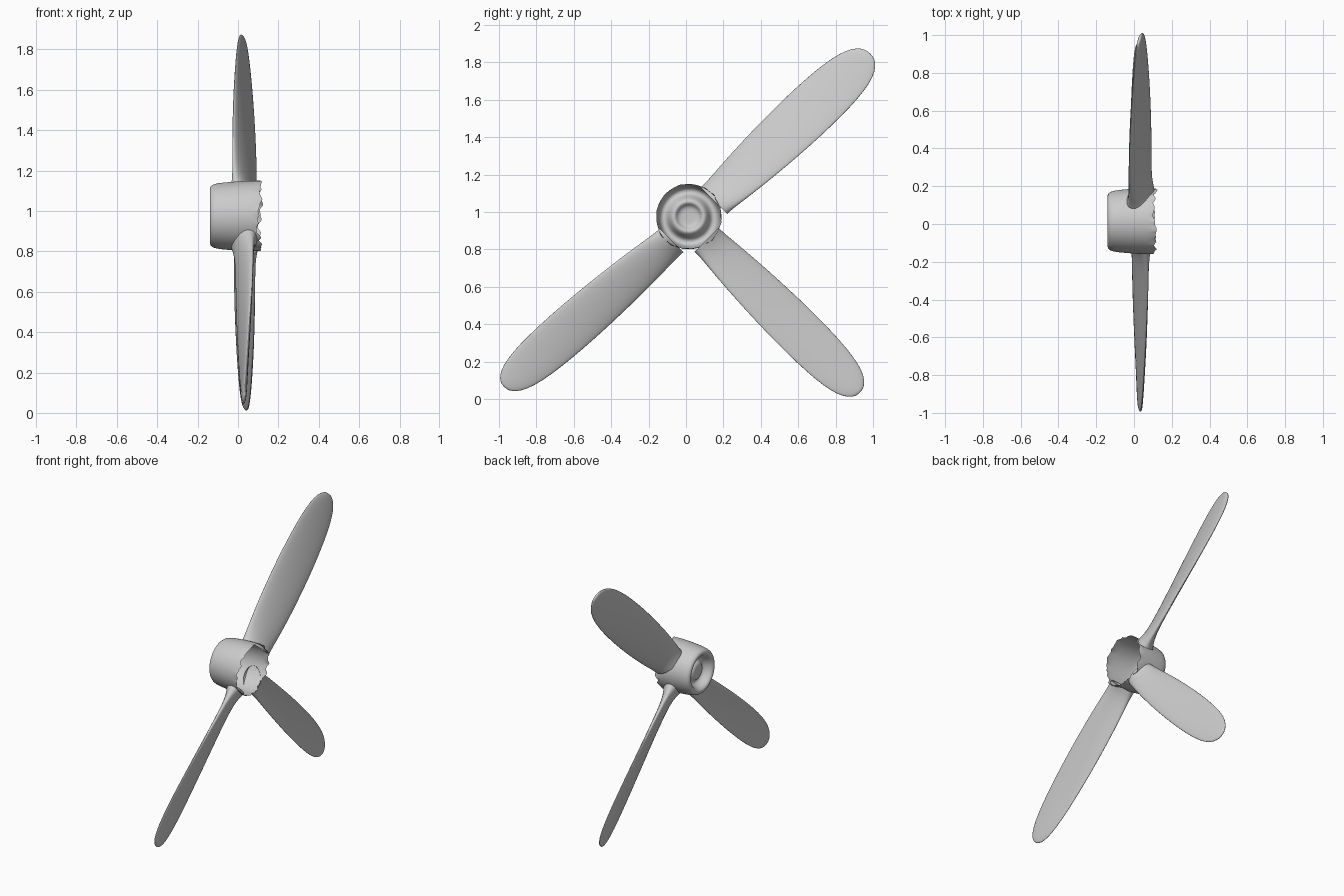
import bpy, bmesh, math, random

if "Cube" in bpy.data.objects:
    bpy.data.objects.remove(bpy.data.objects["Cube"])

random.seed(4)
CY, CZ = 0.015, 0.975      # hub axis runs along x through this point


def lerp(a, b, t):
    return a + (b - a) * t


def finish(bm, name, subdiv):
    bmesh.ops.recalc_face_normals(bm, faces=bm.faces)
    me = bpy.data.meshes.new(name)
    bm.to_mesh(me)
    bm.free()
    for p in me.polygons:
        p.use_smooth = True
    ob = bpy.data.objects.new(name, me)
    bpy.context.collection.objects.link(ob)
    m = ob.modifiers.new("smooth", 'SUBSURF')
    m.levels = m.render_levels = subdiv
    return ob


def bridge(bm, a, b):
    n = len(a)
    for i in range(n):
        bm.faces.new((a[i], a[(i + 1) % n], b[(i + 1) % n], b[i]))


# Blade stations: fraction of length, half width, half thickness
STATIONS = [(0.0, .092, .062), (.03, .094, .046), (.08, .100, .032), (.16, .110, .026),
            (.28, .121, .023), (.42, .129, .021), (.56, .134, .019), (.70, .132, .017),
            (.81, .125, .015), (.90, .108, .014), (.955, .083, .013), (.985, .052, .011),
            (.998, .022, .007)]


def blade(name, angle, tip, s_root, s_tip, width, pitch_root, pitch_tip):
    bm = bmesh.new()
    ca, sa = math.cos(angle), math.sin(angle)
    n, r0, prev = 20, 0.155, None
    for f, hw, ht in STATIONS:
        r = lerp(r0, tip, f)
        a = hw * width
        s0 = lerp(s_root, s_tip, f)
        p = math.atan(lerp(pitch_root, pitch_tip, f))
        x0 = lerp(.033, .030, f)
        ring = []
        for i in range(n):
            t = 2 * math.pi * i / n
            c = a * math.cos(t) / math.cos(p)
            h = ht * math.sin(t)
            x = x0 - c * math.sin(p) + h * math.cos(p)
            s = s0 + c * math.cos(p) + h * math.sin(p)
            ring.append(bm.verts.new((x, CY + r * ca - s * sa, CZ + r * sa + s * ca)))
        if prev:
            bridge(bm, prev, ring)
        prev = ring
    bm.faces.new(prev)
    return finish(bm, name, 1)


# Three of four positions at right angles; the fourth blade is missing
blade("blade_upper", math.radians(45), 1.305, -.035, -.070, 1.06, .54, .22)
blade("blade_lower_left", math.radians(225), 1.345, .025, -.055, .95, .42, .08)
blade("blade_lower_right", math.radians(315), 1.315, -.020, -.018, .96, .50, .22)

# Hub: open shell, domed and grooved nose at -x, torn rim at +x
profile = [(-.108, .018), (-.108, .045), (-.100, .060), (-.082, .070), (-.080, .084),
           (-.092, .098), (-.125, .112), (-.139, .124), (-.141, .140), (-.130, .155),
           (-.100, .163), (-.050, .168), (0, .172), (.05, .174), (.085, .175)]
bm = bmesh.new()
SEG = 64
prev = None
for x, r in profile:
    ring = [bm.verts.new((x, CY + r * math.cos(2 * math.pi * i / SEG),
                          CZ + r * math.sin(2 * math.pi * i / SEG))) for i in range(SEG)]
    if prev:
        bridge(bm, prev, ring)
    else:
        bm.faces.new(ring)
    prev = ring
torn = []
for i in range(SEG):
    t = 2 * math.pi * i / SEG
    x = .108 + .008 * math.sin(3 * t + 1) + random.uniform(-.014, .014)
    r = .175 + random.uniform(-.008, .006)
    torn.append(bm.verts.new((x, CY + r * math.cos(t), CZ + r * math.sin(t))))
bridge(bm, prev, torn)
finish(bm, "hub_shell", 1)
